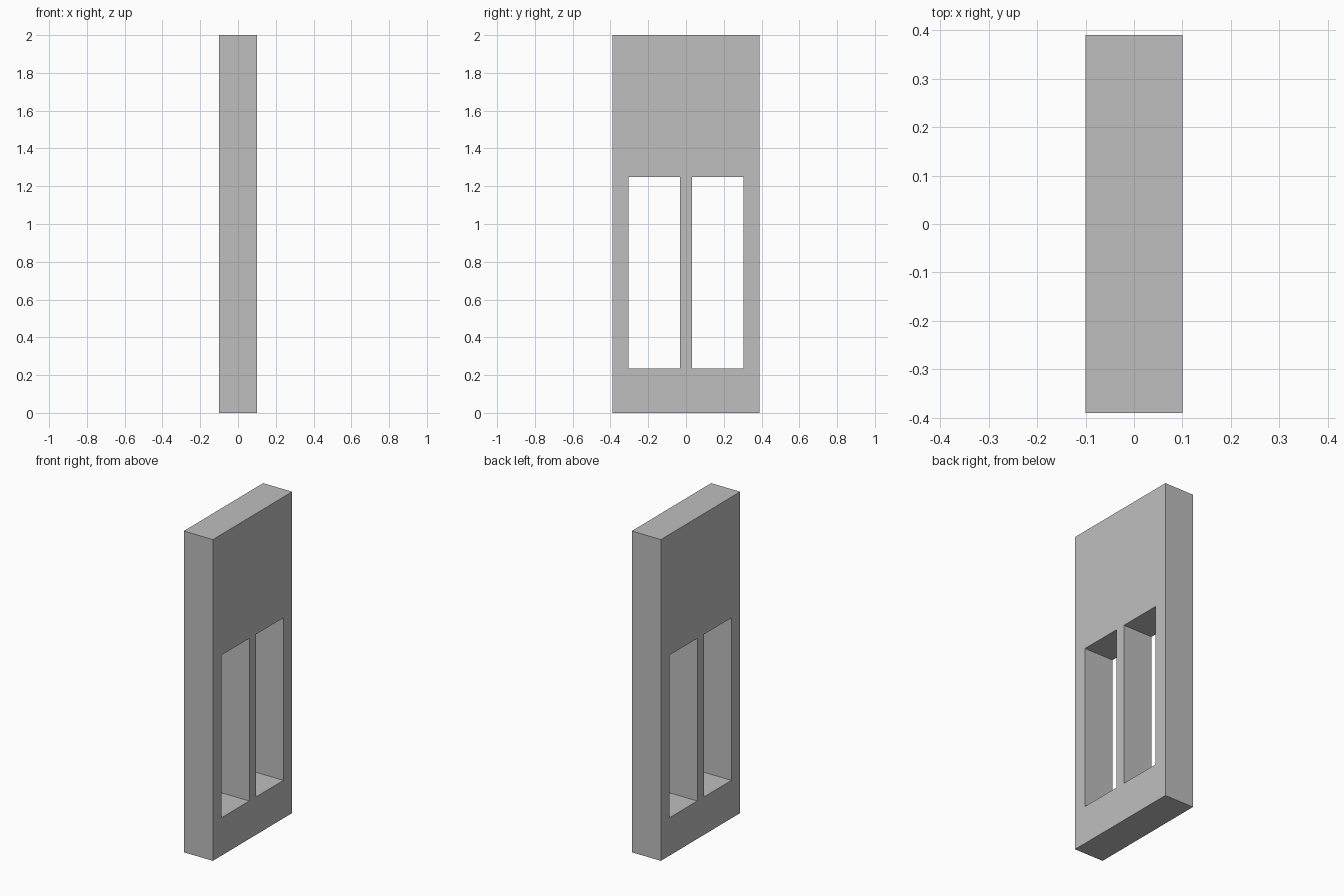
import bpy
import bmesh

cube = bpy.data.objects.get("Cube")
if cube:
    bpy.data.objects.remove(cube, do_unlink=True)

# Plain grey material
grey = bpy.data.materials.new("plain grey")
grey.use_nodes = True
colour = (0.52, 0.52, 0.52, 1)
grey.diffuse_color = colour
grey.node_tree.nodes["Principled BSDF"].inputs["Base Color"].default_value = colour

# Panel dimensions
HALF_THICK = 0.1
EDGE, OUTER, INNER = 0.39, 0.304, 0.032
HEIGHT, SILL, HEAD = 2.0, 0.236, 1.248

# Grid of cells across the panel; the two openings are left out
ys = [-EDGE, -OUTER, -INNER, INNER, OUTER, EDGE]
zs = [0, SILL, HEAD, HEIGHT]
openings = {(1, 1), (3, 1)}

bm = bmesh.new()
verts = {(i, j): bm.verts.new((-HALF_THICK, y, z))
         for i, y in enumerate(ys) for j, z in enumerate(zs)}
for i in range(len(ys) - 1):
    for j in range(len(zs) - 1):
        if (i, j) not in openings:
            bm.faces.new([verts[c] for c in
                          ((i, j), (i, j + 1), (i + 1, j + 1), (i + 1, j))])

# Extrude the sheet through the thickness, keeping the back side
sheet = bm.faces[:]
result = bmesh.ops.extrude_face_region(bm, geom=sheet, use_keep_orig=True)
moved = [g for g in result["geom"] if isinstance(g, bmesh.types.BMVert)]
bmesh.ops.translate(bm, verts=moved, vec=(2 * HALF_THICK, 0, 0))
bmesh.ops.recalc_face_normals(bm, faces=bm.faces[:])

# Merge the flat cells where possible
bmesh.ops.dissolve_limit(bm, angle_limit=0.01, verts=bm.verts[:], edges=bm.edges[:])

mesh = bpy.data.meshes.new("panel_with_two_openings")
bm.to_mesh(mesh)
bm.free()
mesh.materials.append(grey)
panel = bpy.data.objects.new("panel_with_two_openings", mesh)
bpy.context.collection.objects.link(panel)
